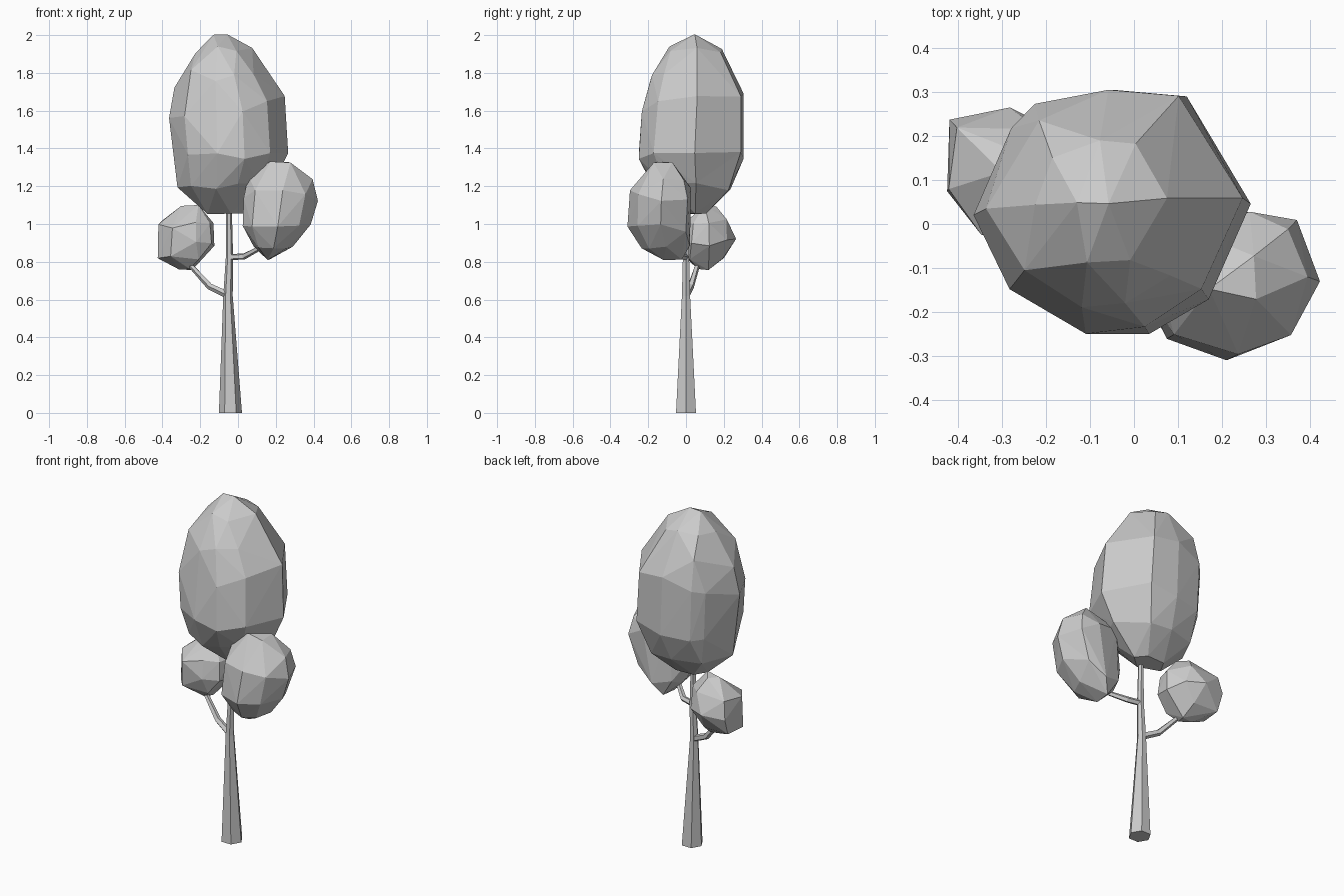
import bpy, bmesh, math, random
from mathutils import Vector

if "Cube" in bpy.data.objects:
    bpy.data.objects.remove(bpy.data.objects["Cube"])

random.seed(4)


def add_object(name, bm):
    bmesh.ops.recalc_face_normals(bm, faces=bm.faces)
    mesh = bpy.data.meshes.new(name)
    bm.to_mesh(mesh)
    bm.free()
    obj = bpy.data.objects.new(name, mesh)
    bpy.context.collection.objects.link(obj)
    return obj


def limb(name, path, sides, upright=False):
    """Tapered faceted tube through (x, y, z, radius) points."""
    bm = bmesh.new()
    pts = [Vector(p[:3]) for p in path]
    rings = []
    for i, p in enumerate(pts):
        d = pts[min(i + 1, len(pts) - 1)] - pts[max(i - 1, 0)]
        q = (Vector((0, 0, 1)) if upright else d).to_track_quat('Z', 'Y')
        r = path[i][3]
        rings.append([bm.verts.new(p + q @ Vector((r * math.cos(a), r * math.sin(a), 0)))
                      for a in (2 * math.pi * k / sides for k in range(sides))])
    for a, b in zip(rings, rings[1:]):
        for k in range(sides):
            n = (k + 1) % sides
            bm.faces.new((a[k], a[n], b[n], b[k]))
    bm.faces.new(rings[0][::-1])
    bm.faces.new(rings[-1])
    return add_object(name, bm)


def crown(name, outline, levels, jitter):
    """Faceted hull: plan outline fitted to a box (x0, x1, y0, y1) at each height."""
    xs, ys = zip(*outline)
    bm = bmesh.new()
    last = len(levels) - 1
    for i, (z, x0, x1, y0, y1) in enumerate(levels):
        end = i in (0, last)
        for x, y in outline[::2] if end else outline:
            u = (x - min(xs)) / (max(xs) - min(xs))
            v = (y - min(ys)) / (max(ys) - min(ys))
            dz = 0 if end else random.uniform(-jitter, jitter)
            bm.verts.new((x0 + u * (x1 - x0), y0 + v * (y1 - y0), z + dz))
    res = bmesh.ops.convex_hull(bm, input=bm.verts)
    loose = [v for v in bm.verts if not v.link_faces]
    bmesh.ops.delete(bm, geom=loose, context='VERTS')
    obj = add_object(name, bm)
    mod = obj.modifiers.new("facets", 'DECIMATE')
    mod.ratio = 0.65
    return obj


# Trunk and branches
limb("trunk", [(-.04, 0, 0, .061), (-.053, 0, .62, .025),
               (-.045, 0, .83, .019), (-.05, 0, 1.2, .014)], 6, upright=True)
limb("left_branch", [(-.055, 0, .625, .02), (-.15, .025, .67, .018),
                     (-.25, .06, .78, .014), (-.28, .1, .88, .01)], 5)
limb("right_branch", [(-.045, 0, .825, .017), (.03, -.02, .828, .017),
                      (.1, -.08, .865, .014), (.18, -.12, .95, .01)], 5)

# Foliage
crown("main_crown",
      [(-.36, .02), (-.28, .22), (-.23, .28), (-.06, .315), (.105, .3), (.2, .14),
       (.25, .05), (.155, -.17), (.02, -.25), (-.12, -.245), (-.28, -.155)],
      [(1.055, -.165, .04, -.02, .11), (1.2, -.315, .19, -.17, .235),
       (1.36, -.345, .265, -.25, .305), (1.55, -.365, .26, -.24, .305),
       (1.67, -.345, .24, -.215, .305), (1.79, -.31, .155, -.18, .265),
       (1.92, -.225, .075, -.09, .19), (2.0, -.13, -.05, .02, .07)], .025)

crown("left_crown",
      [(-.425, .21), (-.4, .255), (-.28, .27), (-.18, .22), (-.12, .13),
       (-.14, .03), (-.22, -.02), (-.345, -.03), (-.425, .08)],
      [(.762, -.31, -.23, .06, .14), (.83, -.425, -.165, -.01, .22),
       (.91, -.43, -.12, -.03, .265), (1.01, -.415, -.13, -.01, .235),
       (1.093, -.3, -.2, .07, .16)], .012)

crown("right_crown",
      [(.37, .01), (.423, -.13), (.355, -.255), (.23, -.31), (.08, -.26),
       (.025, -.16), (.035, -.08), (.1, .0), (.26, .038)],
      [(.815, .14, .19, -.14, -.02), (.885, .08, .29, -.235, .015),
       (1.0, .025, .385, -.31, .03), (1.13, .03, .423, -.31, .037),
       (1.24, .06, .395, -.26, .01), (1.325, .17, .3, -.19, -.07)], .015)
